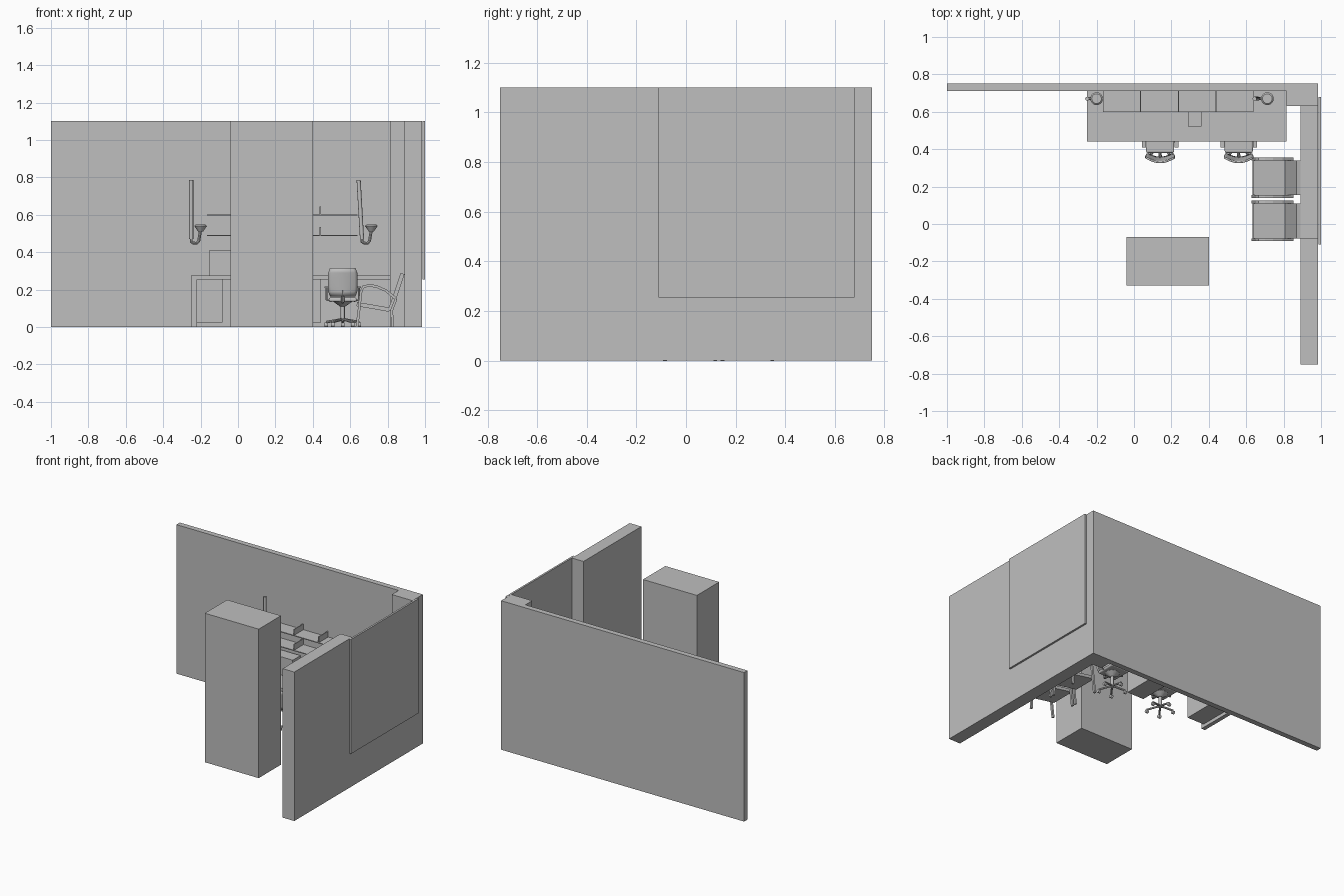
import bpy, bmesh, math
from mathutils import Vector

if "Cube" in bpy.data.objects:
    bpy.data.objects.remove(bpy.data.objects["Cube"])

grey = bpy.data.materials.new("plain_grey")
grey.use_nodes = True
COLOUR = (0.52, 0.52, 0.52, 1)
grey.diffuse_color = COLOUR
grey.node_tree.nodes["Principled BSDF"].inputs["Base Color"].default_value = COLOUR


def finish(name, bm, smooth=False):
    bmesh.ops.recalc_face_normals(bm, faces=bm.faces)
    mesh = bpy.data.meshes.new(name)
    bm.to_mesh(mesh)
    bm.free()
    mesh.materials.append(grey)
    for p in mesh.polygons:
        p.use_smooth = smooth
    if smooth:
        mesh.set_sharp_from_angle(angle=math.radians(35))
    ob = bpy.data.objects.new(name, mesh)
    bpy.context.collection.objects.link(ob)
    return ob


def prism(name, outline, axis, lo, hi):
    """Extrude a 2D outline along axis y (x,z outline) or z (x,y outline)."""
    bm = bmesh.new()
    put = (lambda a, b: (a, lo, b)) if axis == "y" else (lambda a, b: (a, b, lo))
    face = bm.faces.new([bm.verts.new(put(a, b)) for a, b in outline])
    new = bmesh.ops.extrude_face_region(bm, geom=[face])["geom"]
    move = Vector((0, hi - lo, 0)) if axis == "y" else Vector((0, 0, hi - lo))
    bmesh.ops.translate(bm, vec=move, verts=[v for v in new if isinstance(v, bmesh.types.BMVert)])
    return finish(name, bm)


def box(name, x, y, z):
    return prism(name, [(x[0], y[0]), (x[1], y[0]), (x[1], y[1]), (x[0], y[1])], "z", *z)


def cone(name, r1, r2, base, height, sides=20):
    bm = bmesh.new()
    bmesh.ops.create_cone(bm, cap_ends=True, segments=sides, radius1=r1, radius2=r2, depth=height)
    bmesh.ops.translate(bm, vec=Vector(base) + Vector((0, 0, height / 2)), verts=bm.verts)
    return finish(name, bm, True)


def tube(name, points, radius, sides=8):
    """Round bar along a path, with mitred corners."""
    pts = [Vector(p) for p in points]
    bm = bmesh.new()
    rings = []
    for i, p in enumerate(pts):
        t = (pts[min(i + 1, len(pts) - 1)] - pts[max(i - 1, 0)]).normalized()
        side = t.cross(Vector((0, 1, 0)) if abs(t.y) < 0.9 else Vector((1, 0, 0))).normalized()
        up = t.cross(side)
        angles = [math.tau * k / sides for k in range(sides)]
        rings.append([bm.verts.new(p + (side * math.cos(a) + up * math.sin(a)) * radius) for a in angles])
    for a, b in zip(rings, rings[1:]):
        for k in range(sides):
            j = (k + 1) % sides
            bm.faces.new((a[k], a[j], b[j], b[k]))
    bm.faces.new(rings[0])
    bm.faces.new(rings[-1])
    return finish(name, bm, True)


def ribbon(name, path, half, lo, hi):
    """Flat bent strip: a path in x,z thickened by half and extruded along y."""
    pts = [Vector(p) for p in path]
    left, right = [], []
    for i, p in enumerate(pts):
        t = (pts[min(i + 1, len(pts) - 1)] - pts[max(i - 1, 0)]).normalized()
        n = Vector((-t.y, t.x)) * half
        left.append(p + n)
        right.append(p - n)
    return prism(name, left + right[::-1], "y", lo, hi)


# Room shell: walls, corner column, window opening and its outer panel
TOP = 1.1
box("back_wall", (-1, 0.985), (0.71, 0.75), (0, TOP))
box("corner_column", (0.815, 0.985), (0.63, 0.71), (0, TOP))
box("side_wall", (0.89, 0.985), (-0.75, -0.075), (0, TOP))
box("window_sill_wall", (0.89, 0.985), (-0.075, 0.63), (0, 0.29))
box("window_panel", (0.986, 1), (-0.11, 0.68), (0.255, TOP))
box("free_standing_column", (-0.04, 0.4), (-0.33, -0.07), (0, TOP))

# Desk with end panel, drawer units and items on top
box("desk_top", (-0.25, 0.815), (0.44, 0.71), (0.255, 0.275))
box("desk_end_panel", (-0.25, -0.22), (0.44, 0.71), (0, 0.255))
for i, x in enumerate((-0.22, 0.305)):
    box(f"drawer_unit_{i}", (x, x + 0.138), (0.46, 0.7), (0.025, 0.255))
box("desk_box", (-0.155, 0.02), (0.61, 0.7), (0.275, 0.41))
box("desk_tray", (0.29, 0.36), (0.52, 0.6), (0.275, 0.285))

# Two wall shelves with upright dividers
for z in (0.49, 0.6):
    box("wall_shelf", (-0.165, 0.64), (0.6, 0.71), (z - 0.004, z + 0.002))
    for x in (0.035, 0.237, 0.44):
        box("shelf_divider", (x - 0.003, x + 0.003), (0.6, 0.71), (z, z + 0.045))

# Wall lamps: tall rod, hooked arm and flared cup
for x, lean in ((-0.2, 0), (0.713, -0.018)):
    y = 0.67
    tube("lamp_rod", [(x - 0.05 + lean, y, 0.785), (x - 0.05, y, 0.47)], 0.011, 12)
    tube("lamp_arm", [(x - 0.05, y, 0.48), (x - 0.05, y, 0.455), (x - 0.038, y, 0.448),
                      (x - 0.02, y, 0.448), (x - 0.01, y, 0.46), (x, y, 0.52)], 0.008)
    cone("lamp_cup", 0.013, 0.034, (x, y, 0.51), 0.03)
    cone("lamp_bulb_cap", 0.034, 0.026, (x, y, 0.54), 0.007)


def office_chair(cx, cy):
    # Five-legged base with castors and gas column
    for k in range(5):
        a = math.pi / 2 + math.tau * k / 5
        fx, fy = cx + 0.092 * math.cos(a), cy + 0.092 * math.sin(a)
        tube("chair_base_leg", [(cx, cy, 0.042), (fx, fy, 0.026)], 0.007)
        tube("chair_castor", [(fx - 0.009, fy, 0.012), (fx + 0.009, fy, 0.012)], 0.012, 12)
    cone("chair_gas_column", 0.011, 0.011, (cx, cy, 0.03), 0.1, 12)
    cone("chair_tilt_plate", 0.015, 0.05, (cx, cy, 0.11), 0.025, 12)
    # Rounded seat
    seat = box("chair_seat", (cx - 0.075, cx + 0.075), (cy - 0.06, cy + 0.09), (0.135, 0.157))
    bevel = seat.modifiers.new("round", "BEVEL")
    bevel.width, bevel.segments = 0.01, 3
    # Curved back, leaning away from the desk
    bm = bmesh.new()
    n = 10
    grid = []
    for r in range(7):
        v = r / 6
        half = 0.078 - 0.012 * abs(2 * v - 1) ** 4
        row = []
        for c in range(n + 1):
            u = 2 * c / n - 1
            row.append(bm.verts.new((cx + half * u, cy - 0.065 - 0.025 * v - 0.02 * (1 - u * u), 0.165 + 0.15 * v)))
        grid.append(row)
    for a, b in zip(grid, grid[1:]):
        for k in range(n):
            bm.faces.new((a[k], a[k + 1], b[k + 1], b[k]))
    back = finish("chair_back", bm, True)
    solid = back.modifiers.new("thickness", "SOLIDIFY")
    solid.thickness, solid.offset = 0.01, 0
    tube("chair_back_stem", [(cx, cy - 0.02, 0.128), (cx, cy - 0.075, 0.135), (cx, cy - 0.09, 0.2)], 0.009)
    # Armrests
    for s in (-1, 1):
        x = cx + s * 0.087
        tube("chair_arm_support", [(cx + s * 0.06, cy, 0.138), (x, cy, 0.145), (x, cy, 0.21)], 0.005)
        box("chair_arm_pad", (x - 0.01, x + 0.01), (cy - 0.03, cy + 0.06), (0.208, 0.217))


for x in (0.14, 0.56):
    office_chair(x, 0.44)


def lounge_chair(lo, hi):
    # Bent side frames: front leg, arched arm and rear leg
    for y in (lo, hi - 0.015):
        ribbon("lounge_arm_frame", [(0.636, 0), (0.648, 0.1), (0.658, 0.19), (0.67, 0.215), (0.7, 0.222),
                                    (0.74, 0.217), (0.79, 0.195), (0.845, 0.15)], 0.007, y, y + 0.015)
        ribbon("lounge_rear_leg", [(0.826, 0), (0.822, 0.09), (0.845, 0.15)], 0.007, y, y + 0.015)
    # Seat pad and tilted back
    ribbon("lounge_seat", [(0.635, 0.122), (0.72, 0.108), (0.81, 0.092)], 0.011, lo + 0.015, hi - 0.015)
    ribbon("lounge_back", [(0.812, 0.085), (0.845, 0.18), (0.88, 0.285)], 0.011, lo + 0.015, hi - 0.015)


lounge_chair(-0.092, 0.125)
lounge_chair(0.14, 0.355)
